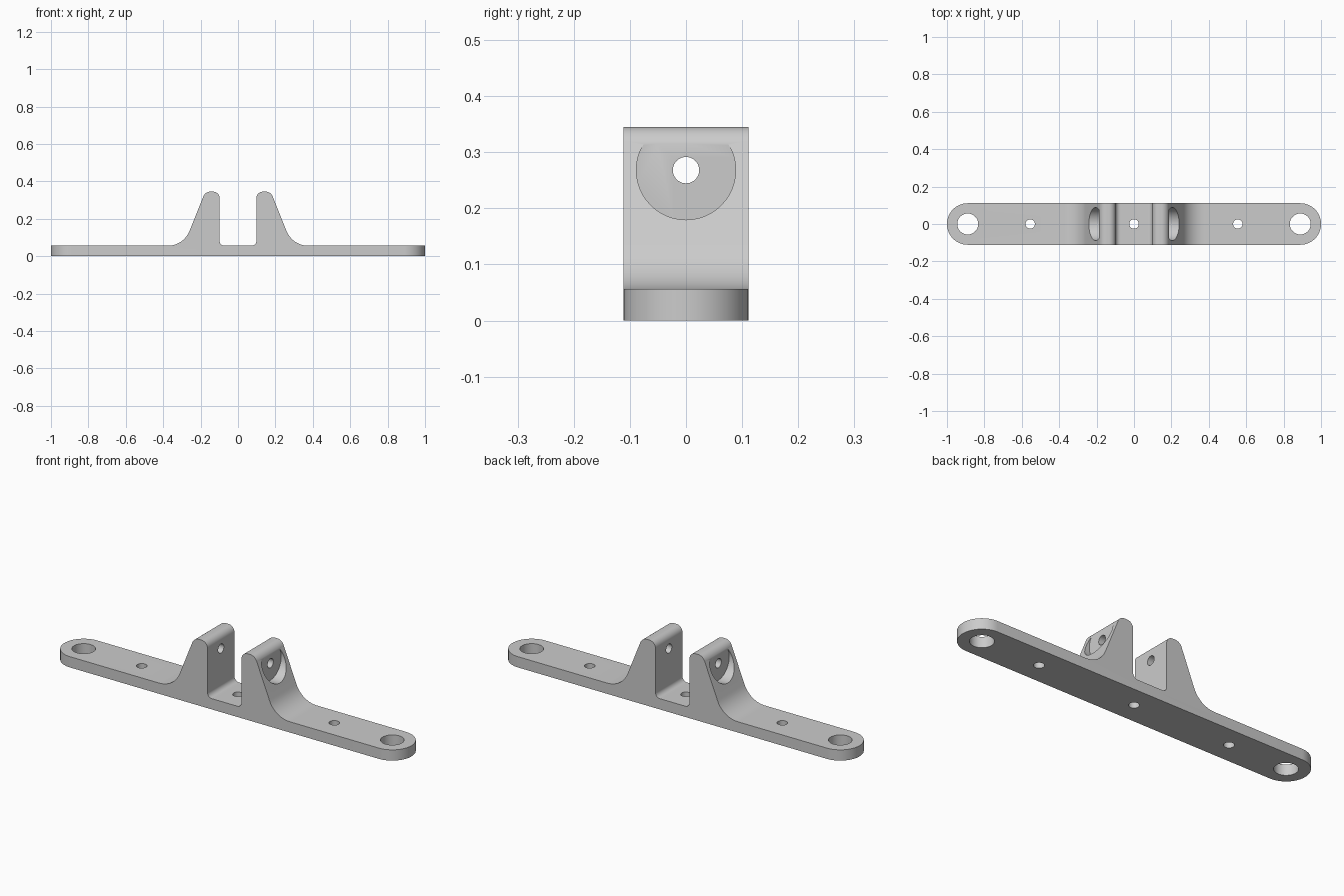
import bpy, bmesh, math
from mathutils import Vector, Matrix

cube = bpy.data.objects.get("Cube")
if cube:
    bpy.data.objects.remove(cube)

HALF_W, BASE, TOP = 0.111, 0.056, 0.345
BORE_Z = 0.268

grey = bpy.data.materials.new("plain grey")
grey.use_nodes = True
colour = (0.6, 0.6, 0.6, 1)
grey.diffuse_color = colour
grey.node_tree.nodes["Principled BSDF"].inputs["Base Color"].default_value = colour


def fillet(corners):
    """Round each (x, z, radius) corner of a closed outline."""
    out = []
    n = len(corners)
    for i, (x, z, r) in enumerate(corners):
        p = Vector((x, z))
        if r == 0:
            out.append(p)
            continue
        a = (Vector(corners[i - 1][:2]) - p).normalized()
        b = (Vector(corners[(i + 1) % n][:2]) - p).normalized()
        half = a.angle(b) / 2
        centre = p + (a + b).normalized() * r / math.sin(half)
        start = p + a * r / math.tan(half) - centre
        end = p + b * r / math.tan(half) - centre
        turn = math.atan2(start.x * end.y - start.y * end.x, start.dot(end))
        steps = 12
        for k in range(steps + 1):
            t = turn * k / steps
            c, s = math.cos(t), math.sin(t)
            out.append(centre + Vector((start.x * c - start.y * s,
                                        start.x * s + start.y * c)))
    return out


def prism(name, points, vector):
    """Extrude a closed outline of 3D points along a vector."""
    bm = bmesh.new()
    face = bm.faces.new([bm.verts.new(p) for p in points])
    ext = bmesh.ops.extrude_face_region(bm, geom=[face])
    verts = [v for v in ext["geom"] if isinstance(v, bmesh.types.BMVert)]
    bmesh.ops.translate(bm, verts=verts, vec=vector)
    bmesh.ops.recalc_face_normals(bm, faces=bm.faces)
    mesh = bpy.data.meshes.new(name)
    bm.to_mesh(mesh)
    bm.free()
    ob = bpy.data.objects.new(name, mesh)
    bpy.context.collection.objects.link(ob)
    mesh.materials.append(grey)
    return ob


def cylinder(name, radius, start, vector):
    start, vector = Vector(start), Vector(vector)
    rot = vector.to_track_quat('Z', 'Y').to_matrix()
    ring = [start + rot @ Vector((radius * math.cos(t), radius * math.sin(t), 0))
            for t in (math.tau * k / 48 for k in range(48))]
    return prism(name, ring, vector)


# Side profile: flat bar with two tapered lugs
right = [(1, 0, 0), (1, BASE, 0), (0.291, BASE, 0.125),
         (0.175, TOP, 0.04), (0.098, TOP, 0.035), (0.098, BASE, 0.025)]
left = [(-x, z, r) for x, z, r in reversed(right)]
bracket = prism("clevis_bracket",
                [(p.x, -HALF_W, p.y) for p in fillet(right + left)],
                (0, 2 * HALF_W, 0))

# Rounded plan outline of the bar
plan = []
for side in (0, math.pi):
    cx = (1 - HALF_W) * math.cos(side)
    for k in range(33):
        t = side - math.pi / 2 + math.pi * k / 32
        plan.append((cx + HALF_W * math.cos(t), HALF_W * math.sin(t), -0.1))
# keep the straight sides clear of the profile so only the ends are trimmed
plan = [(x, y * 1.0005, z) for x, y, z in plan]
outline = prism("plan_outline_cutter", plan, (0, 0, 0.6))

# Vertical mounting holes
cutters = [cylinder("screw_hole_cutter", r, (x, 0, -0.1), (0, 0, 0.3))
           for x, r in ((-0.889, 0.056), (0.889, 0.056),
                        (-0.555, 0.025), (0.555, 0.025), (0, 0.025))]

# Pivot hole through both lugs and a spot face on each slope
cutters.append(cylinder("pivot_hole_cutter", 0.0235, (-0.5, 0, BORE_Z), (1, 0, 0)))
for s in (-1, 1):
    cutters.append(cylinder("spot_face_cutter", 0.0885,
                            (s * 0.187, 0, BORE_Z), (s * 0.25, 0, 0)))

for cutter, op in [(outline, 'INTERSECT')] + [(c, 'DIFFERENCE') for c in cutters]:
    mod = bracket.modifiers.new(cutter.name, 'BOOLEAN')
    mod.operation, mod.solver, mod.object = op, 'EXACT', cutter

# Bake the cuts, then discard the cutters
bpy.context.view_layer.update()
depsgraph = bpy.context.evaluated_depsgraph_get()
result = bpy.data.meshes.new_from_object(bracket.evaluated_get(depsgraph))
bracket.modifiers.clear()
bracket.data = result
for cutter in [outline] + cutters:
    bpy.data.objects.remove(cutter)

bpy.ops.object.select_all(action='DESELECT')
bracket.select_set(True)
bpy.context.view_layer.objects.active = bracket
bpy.ops.object.shade_smooth_by_angle(angle=math.radians(30))
